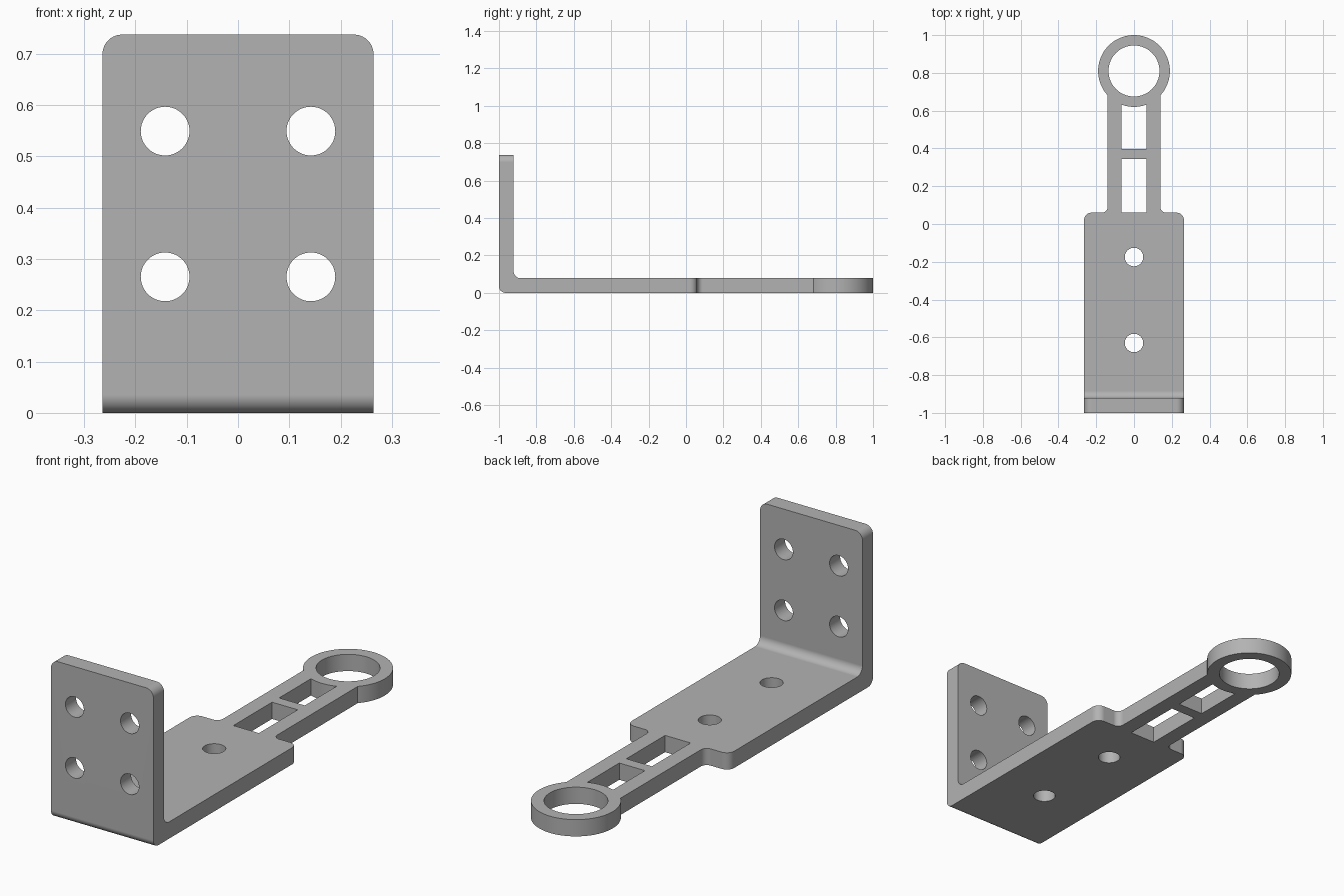
import bpy, bmesh, math
from mathutils import Vector

THICK, HALF_W, HEIGHT, ROUND = 0.078, 0.264, 0.737, 0.038
RING_Y, RING_R, EYE_R, ARM = 0.81, 0.19, 0.135, 0.14

old = bpy.data.objects.get("Cube")
if old:
    bpy.data.objects.remove(old, do_unlink=True)


def rounded(corners, steps=10):
    """Outline from (a, b, radius) corners, each replaced by a tangent arc."""
    out = []
    for i, (a, b, r) in enumerate(corners):
        p = Vector((a, b))
        if r == 0:
            out.append(p)
            continue
        before = (Vector(corners[i - 1][:2]) - p).normalized()
        after = (Vector(corners[(i + 1) % len(corners)][:2]) - p).normalized()
        # All corners are square, so the arc centre is one radius along each side
        centre = p + (before + after) * r
        for k in range(steps + 1):
            t = math.pi / 2 * k / steps
            out.append(centre - after * r * math.cos(t) - before * r * math.sin(t))
    return out


def arc(cx, cy, r, start, end, steps):
    """Points from start to end angle, both included."""
    angles = [start + (end - start) * k / steps for k in range(steps + 1)]
    return [Vector((cx + r * math.cos(t), cy + r * math.sin(t))) for t in angles]


def circle(cx, cy, r, steps=48):
    return arc(cx, cy, r, 0, math.tau, steps)[:-1]


PLACE = {"plan": lambda a, b, h: (a, b, h),
         "side": lambda a, b, h: (h, a, b),
         "front": lambda a, b, h: (a, h, b)}


def prism(name, outline, plane, low, high):
    """Closed solid made by extruding an outline drawn in one plane."""
    bm = bmesh.new()
    rings = [[bm.verts.new(PLACE[plane](p[0], p[1], h)) for p in outline]
             for h in (low, high)]
    bm.faces.new(rings[0])
    bm.faces.new(rings[1])
    n = len(outline)
    for i in range(n):
        j = (i + 1) % n
        bm.faces.new((rings[0][i], rings[0][j], rings[1][j], rings[1][i]))
    bmesh.ops.recalc_face_normals(bm, faces=bm.faces)
    mesh = bpy.data.meshes.new(name)
    bm.to_mesh(mesh)
    bm.free()
    obj = bpy.data.objects.new(name, mesh)
    bpy.context.collection.objects.link(obj)
    return obj


def combine(target, tool, operation):
    """Apply a boolean and discard the tool."""
    tool.hide_render = True
    mod = target.modifiers.new("cut", "BOOLEAN")
    mod.operation, mod.object, mod.solver = operation, tool, "EXACT"
    bpy.context.view_layer.objects.active = target
    bpy.ops.object.modifier_apply(modifier=mod.name)
    bpy.data.objects.remove(tool, do_unlink=True)


# Bent plate: L-shaped side profile, rounded inside and outside the bend
bend = [(-1, 0, 0.035), (1.1, 0, 0), (1.1, THICK, 0),
        (THICK - 1, THICK, ROUND), (THICK - 1, HEIGHT, 0), (-1, HEIGHT, 0)]
bracket = prism("bracket", rounded(bend), "side", -0.5, 0.5)

# Plan outline: wide plate, filleted shoulders, narrow arm and ring end
neck = math.acos(ARM / RING_R)
right = rounded([(HALF_W, -1.1, 0), (HALF_W, 0.06, ROUND),
                 (ARM, 0.06, 0.03), (ARM, 0.6, 0)])
left = [Vector((-p.x, p.y)) for p in reversed(right)]
ring = arc(0, RING_Y, RING_R, -neck, math.pi + neck, 72)
combine(bracket, prism("plan_shape", right + ring + left, "plan", -0.5, 1.5), "INTERSECT")

# Round the upright's two top corners
bm = bmesh.new()
bm.from_mesh(bracket.data)
corners = [e for e in bm.edges
           if all(v.co.z > HEIGHT - 0.01 for v in e.verts)
           and all(abs(v.co.x) > HALF_W - 0.01 for v in e.verts)
           and abs(e.verts[0].co.y - e.verts[1].co.y) > 0.01]
bmesh.ops.bevel(bm, geom=corners, offset=ROUND, segments=10, profile=0.5, affect="EDGES")
bm.to_mesh(bracket.data)
bm.free()

# Ring eye and base holes
for y, r in ((RING_Y, EYE_R), (-0.175, 0.049), (-0.63, 0.049)):
    combine(bracket, prism("hole", circle(0, y, r, 64), "plan", -0.2, 0.3), "DIFFERENCE")

# Arm windows; the far one ends on the ring's outer curve
SLOT = 0.066
near = [(-SLOT, 0.06), (SLOT, 0.06), (SLOT, 0.345), (-SLOT, 0.345)]
sweep = math.asin(SLOT / RING_R)
far = [(-SLOT, 0.397), (SLOT, 0.397)]
far += arc(0, RING_Y, RING_R, -math.pi / 2 + sweep, -math.pi / 2 - sweep, 10)
for outline in (near, far):
    combine(bracket, prism("window", outline, "plan", -0.2, 0.3), "DIFFERENCE")

# Four mounting holes in the upright
for x in (-0.142, 0.142):
    for z in (0.265, 0.549):
        combine(bracket, prism("hole", circle(x, z, 0.0475), "front", -1.2, -0.8), "DIFFERENCE")

# Grey metal
grey = bpy.data.materials.new("grey_metal")
grey.use_nodes = True
colour = (0.45, 0.45, 0.45, 1)
grey.diffuse_color = colour
grey.node_tree.nodes["Principled BSDF"].inputs["Base Color"].default_value = colour
bracket.data.materials.clear()
bracket.data.materials.append(grey)

# Smooth curves, crisp edges
bpy.ops.object.select_all(action="DESELECT")
bracket.select_set(True)
bpy.context.view_layer.objects.active = bracket
bpy.ops.object.shade_smooth_by_angle(angle=math.radians(30))
weighted = bracket.modifiers.new("even_normals", "WEIGHTED_NORMAL")
weighted.keep_sharp = True
